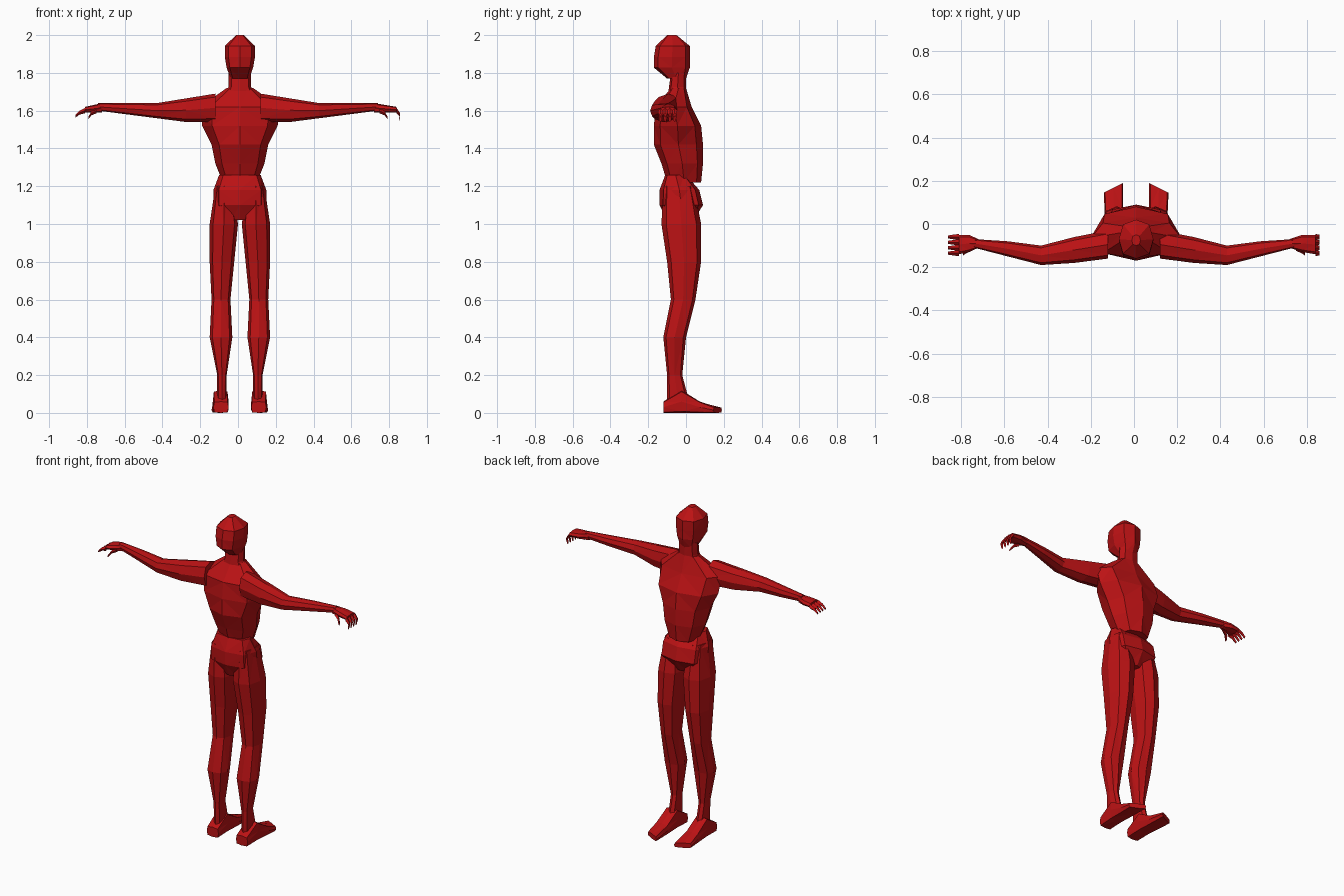
import bpy, bmesh, math
from mathutils import Vector

cube = bpy.data.objects.get("Cube")
if cube:
    bpy.data.objects.remove(cube)

red = bpy.data.materials.new("deep_red")
red.use_nodes = True
colour = (0.5, 0.006, 0.007, 1)
red.diffuse_color = colour
shader = red.node_tree.nodes["Principled BSDF"]
shader.inputs["Base Color"].default_value = colour

MIDDLE = Vector((0.01, 0, 0))   # the trunk and legs stand slightly off centre
ORIGIN = Vector()
SIDES = {"right": -1, "left": 1}


def along(values, t):
    """Value at fraction t of an evenly spaced list, or a constant."""
    if not isinstance(values, list):
        return values
    place = t * (len(values) - 1)
    index = min(int(place), len(values) - 2)
    step = place - index
    return values[index] * (1 - step) + values[index + 1] * step


def skin(name, loops):
    """Cover a row of point loops with flat triangles and close both ends."""
    bm = bmesh.new()
    rows = [[bm.verts.new(point) for point in loop] for loop in loops]
    for lower, upper in zip(rows, rows[1:]):
        for k in range(len(lower)):
            bm.faces.new((lower[k - 1], lower[k], upper[k], upper[k - 1]))
    bm.faces.new(rows[0])
    bm.faces.new(rows[-1])
    bmesh.ops.triangulate(bm, faces=bm.faces)
    bmesh.ops.recalc_face_normals(bm, faces=bm.faces)
    mesh = bpy.data.meshes.new(name)
    bm.to_mesh(mesh)
    bm.free()
    mesh.materials.append(red)
    obj = bpy.data.objects.new(name, mesh)
    bpy.context.collection.objects.link(obj)


def signed_power(value, power):
    return math.copysign(abs(value) ** power, value)


def octagon(axis, position, low, high, power):
    """Eight points within the given limits; a low power makes them boxier."""
    across, up = [i for i in range(3) if i != axis]
    points = []
    for k in range(8):
        angle = math.tau * k / 8
        point = Vector()
        point[axis] = position
        for i, wave in (across, math.cos(angle)), (up, math.sin(angle)):
            wave = signed_power(round(wave, 4), power)
            side = "x y z"[2 * i]
            point[i] = (low[side] + high[side] + wave * (high[side] - low[side])) / 2
        points.append(point)
    return points


def loft(name, axis, start, stop, low, high, power=0.8, side=1, offset=MIDDLE, shape=None):
    """Body part whose limits change along one axis."""
    profiles = list(low.values()) + list(high.values())
    count = max([2] + [len(p) for p in profiles if isinstance(p, list)])
    loops = []
    for k in range(count):
        t = k / (count - 1)
        limits = [{key: along(v, t) for key, v in d.items()} for d in (low, high)]
        loop = octagon(axis, start + t * (stop - start), *limits, power)
        for point in loop:
            if shape:
                shape(point)
            point.x *= side
            point += offset
        loops.append(loop)
    skin(name, loops)


def trunk_part(name, bottom, top, width, back, front, power=0.8):
    loft(name, 2, bottom, top, {"x": [-w for w in width], "y": back},
         {"x": width, "y": front}, power)


def digit(name, side, base, bend, sweep=0.0, radius=0.014):
    """Tapered finger of two joints, each bending further down."""
    loops = []
    point = Vector(base)
    for joint in range(3):
        size = radius * (1 - joint / 4)
        corners = [(size, 0), (0, size), (-size, 0), (0, -size)]
        loops.append([Vector((point.x * side, point.y + a, point.z + b)) for a, b in corners])
        pitch = bend * (joint + 1)
        point += Vector((math.cos(pitch), -sweep, -math.sin(pitch))) * 0.03
    skin(name, loops)


# Head and neck
trunk_part("head", 1.77, 2, [.05, .07, .08, .08, .02],
           [-.1, -.17, -.17, -.16, -.1], [0, .02, .02, .02, -.05])
trunk_part("neck", 1.65, 1.8, [.1, .06, .06], [-.1, -.08], 0)

# Torso and pelvis, meeting at the waist
trunk_part("torso", 1.22, 1.72, [.09, .13, .15, .2, .21, .07],
           [-.1, -.13, -.17, -.17, -.16, -.08],
           [.08, .09, .09, .08, .03, 0], power=0.9)
trunk_part("pelvis", 1.02, 1.26, [.06, .14, .14, .11],
           [-.1, -.14, -.14, -.11], [.04, .09, .07, 0], power=0.65)


def slant_toes(point):
    # The inner side of the foot reaches further forward
    if point.y > .1:
        point.y += (.1 - point.x) / 2


for word, side in SIDES.items():
    # Leg, ankle and foot
    loft(word + "_leg", 2, .2, 1.2,
         {"x": [.07, .04, .05, .03, .01, .04], "y": [-.1, -.12, -.08, -.1, -.13, -.12]},
         {"x": [.12, .16, .15, .16, .16, .13], "y": [-.02, 0, .05, .08, .08, .04]},
         side=side)
    loft(word + "_ankle", 2, .05, .2, {"x": .07, "y": -.1},
         {"x": .12, "y": [.02, -.02]}, side=side)
    loft(word + "_foot", 1, -.12, .17, {"x": .06, "z": 0},
         {"x": [.14, .15], "z": [.06, .12, .06, .03]},
         power=0.4, side=side, shape=slant_toes)

    # Arm, from inside the shoulder to the wrist
    loft(word + "_arm", 0, .12, .74,
         {"y": [-.16, -.18, -.19, -.15, -.11], "z": [1.54, 1.54, 1.56, 1.58, 1.6]},
         {"y": [-.03, -.06, -.1, -.08, -.07], "z": [1.69, 1.64, 1.64]},
         side=side, offset=ORIGIN)

    # Hand: the right is open, the left is half closed
    closed = side > 0
    knuckles = .84 if closed else .81
    bend = .9 if closed else .35
    loft(word + "_palm", 0, .72, knuckles, {"y": [-.11, -.13, -.14], "z": 1.59},
         {"y": [-.07, -.05, -.05], "z": [1.64, 1.62]}, side=side, offset=ORIGIN)
    for number in range(4):
        digit(f"{word}_finger_{number + 1}", side,
              (knuckles, -.06 - number / 40, 1.6), bend)
    digit(word + "_thumb", side, (.75, -.11, 1.6), bend=.5, sweep=.5)
